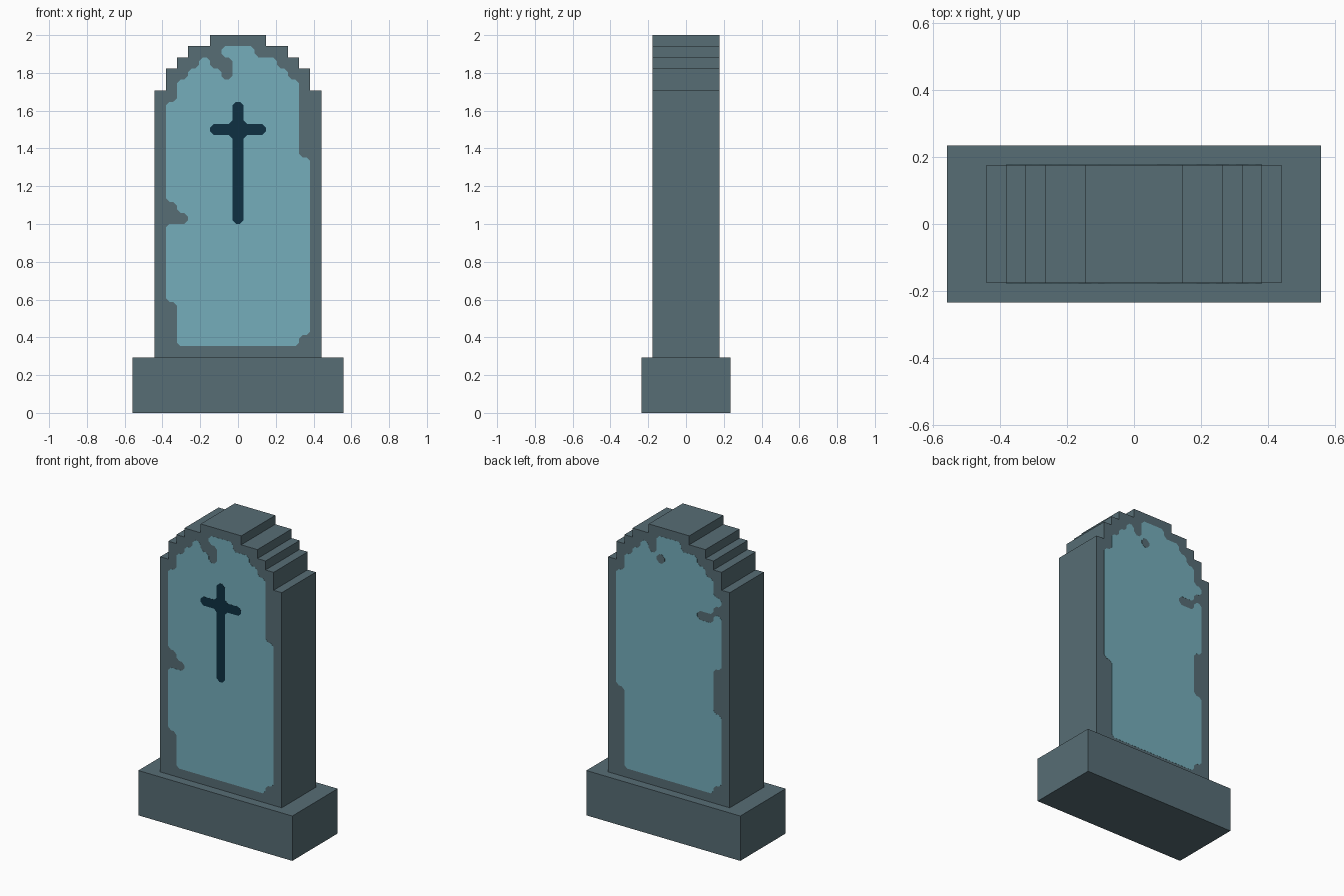
import bpy, bmesh
from mathutils import Vector

if "Cube" in bpy.data.objects:
    bpy.data.objects.remove(bpy.data.objects["Cube"])

U = 1 / 17            # one block of the design grid (34 blocks tall)
HALF = 7.5            # half width of the slab in blocks


def material(name, rgb):
    m = bpy.data.materials.new(name)
    m.diffuse_color = (*rgb, 1)
    m.use_nodes = True
    m.node_tree.nodes["Principled BSDF"].inputs["Base Color"].default_value = m.diffuse_color
    return m


stone = material("slate stone", (0.095, 0.153, 0.178))
face_blue = material("pale teal face", (0.178, 0.423, 0.497))
engraving = material("dark navy engraving", (0.0044, 0.03, 0.055))


def prism(name, pts, y0, y1, mat):
    """Extrude an (x, z) outline from y0 to y1."""
    bm = bmesh.new()
    face = bm.faces.new([bm.verts.new((x, y0, z)) for x, z in pts])
    ext = bmesh.ops.extrude_face_region(bm, geom=[face])["geom"]
    bmesh.ops.translate(bm, vec=(0, y1 - y0, 0),
                        verts=[e for e in ext if isinstance(e, bmesh.types.BMVert)])
    bmesh.ops.recalc_face_normals(bm, faces=bm.faces)
    me = bpy.data.meshes.new(name)
    bm.to_mesh(me)
    bm.free()
    me.materials.append(mat)
    ob = bpy.data.objects.new(name, me)
    bpy.context.collection.objects.link(ob)
    return ob


def chamfered(cells, cut=0.33):
    """Cut every corner of a blocky outline."""
    out = []
    for i, p in enumerate(cells):
        p = Vector(p)
        for q in (cells[i - 1], cells[(i + 1) % len(cells)]):
            out.append(p + (Vector(q) - p).normalized() * cut)
    return out


def plate(name, cells, side, height, mat):
    """Thin painted plate; side -1 is the front, +1 the back (mirrored)."""
    pts = [((c - HALF) * U * -side, r * U) for c, r in chamfered(cells)]
    y = side * 3 * U
    return prism(name, pts, y - side * 0.002, y + side * height, mat)


# plinth
w = 9.5 * U
prism("plinth", [(-w, 0), (w, 0), (w, 5 * U), (-w, 5 * U)], -4 * U, 4 * U, stone)

# slab with a stepped arch
half = [(7.5, 5), (7.5, 29), (6.5, 29), (6.5, 31), (5.5, 31), (5.5, 32),
        (4.5, 32), (4.5, 33), (2.5, 33), (2.5, 34)]
outline = half + [(-x, z) for x, z in reversed(half)]
prism("slab", [(x * U, z * U) for x, z in outline], -3 * U, 3 * U, stone)

# shared arch of both painted faces
arch_right = [(13, 30), (12, 30), (12, 31), (11, 31), (11, 32), (9, 32), (9, 33), (6, 33)]
arch_left = [(5, 32), (4, 32), (4, 31), (3, 31), (3, 30), (2, 30), (2, 28), (1, 28)]

# front face with chipped edges
front = arch_right + [(6, 32), (7, 32), (7, 30), (6, 30), (6, 31), (5, 31)] + arch_left + [
    (1, 19), (2, 19), (2, 18), (3, 18), (3, 17), (1, 17), (1, 10), (2, 10), (2, 6),
    (13, 6), (13, 7), (14, 7), (14, 23), (13, 23)]
plate("front_face", front, -1, 0.001, face_blue)

# back face with chipped edges
back = arch_right + [(6, 31), (5, 31)] + arch_left + [
    (1, 15), (2, 15), (2, 6), (13, 6), (13, 7), (14, 7), (14, 15), (13, 15), (13, 20),
    (14, 20), (14, 26), (13, 26), (13, 25), (11, 25), (11, 26), (13, 26), (13, 27),
    (14, 27), (14, 28), (13, 28)]
plate("back_face", back, 1, 0.001, face_blue)

# stone speck on the back
plate("back_speck", [(6, 30), (7, 30), (7, 31), (6, 31)], 1, 0.002, stone)

# engraved cross on the front
cross = [(7, 17), (8, 17), (8, 25), (10, 25), (10, 26), (8, 26), (8, 28),
         (7, 28), (7, 26), (5, 26), (5, 25), (7, 25)]
plate("front_cross", cross, -1, 0.002, engraving)
